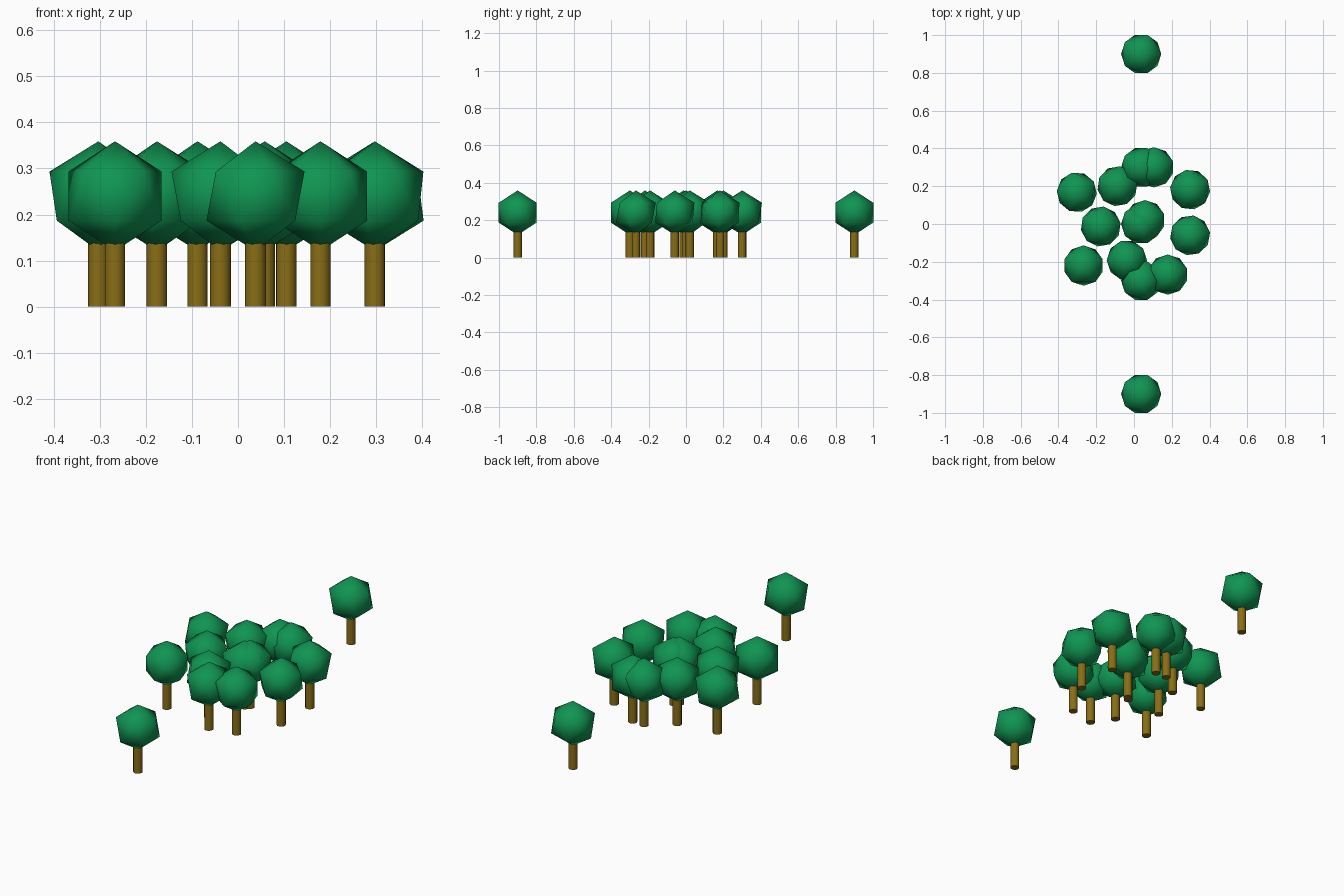
import bpy
from math import radians

if "Cube" in bpy.data.objects:
    bpy.data.objects.remove(bpy.data.objects["Cube"])

CROWN_R, CROWN_Z = 0.119, 0.240
TRUNK_R, TRUNK_H = 0.0225, 0.16


def material(name, color):
    m = bpy.data.materials.new(name)
    m.diffuse_color = (*color, 1)
    m.use_nodes = True
    m.node_tree.nodes["Principled BSDF"].inputs["Base Color"].default_value = m.diffuse_color
    return m


leaf = material("leaf_green", (0.005, 0.30, 0.085))
bark = material("bark_brown", (0.25, 0.155, 0.008))

# x, y, turn in degrees of every tree
trees = [
    (0.038, 0.90, 0), (0.038, -0.90, 0),          # two outlying trees
    (0.038, 0.30, 0), (0.038, -0.30, 0), (0.038, 0.0, 0),
    (0.058, 0.02, 18), (0.105, 0.30, 18),
    (0.297, 0.182, 30), (0.297, -0.06, 8),
    (-0.088, 0.20, 10), (-0.303, 0.168, 32),
    (-0.176, -0.013, 10), (-0.267, -0.22, 18),
    (-0.038, -0.192, 36), (0.179, -0.268, 18),
]


def add_tree(i, x, y, turn):
    # trunk
    bpy.ops.mesh.primitive_cylinder_add(vertices=12, radius=TRUNK_R, depth=TRUNK_H,
                                        location=(x, y, TRUNK_H / 2),
                                        rotation=(0, 0, radians(turn)))
    trunk = bpy.context.object
    trunk.name = f"trunk_{i}"
    trunk.data.materials.append(bark)
    bpy.ops.object.shade_smooth_by_angle(angle=radians(40))

    # crown: smooth-shaded icosahedron
    bpy.ops.mesh.primitive_ico_sphere_add(subdivisions=1, radius=CROWN_R,
                                          location=(x, y, CROWN_Z),
                                          rotation=(0, 0, radians(turn)))
    crown = bpy.context.object
    crown.name = f"crown_{i}"
    crown.data.materials.append(leaf)
    bpy.ops.object.shade_smooth()


for i, (x, y, turn) in enumerate(trees, 1):
    add_tree(i, x, y, turn)
